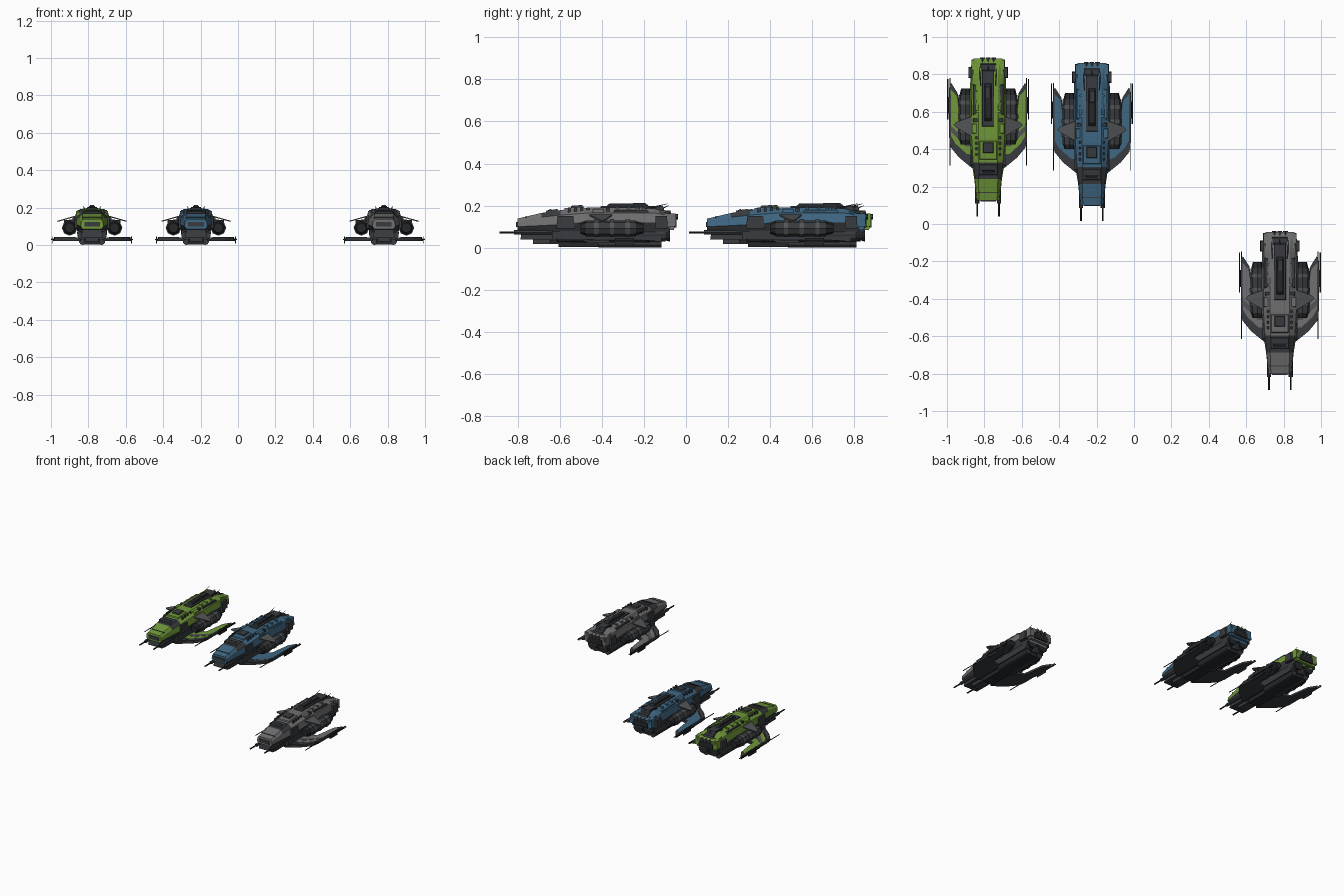
import bpy, bmesh, math
from mathutils import Matrix, Vector

cube = bpy.data.objects.get("Cube")
if cube:
    bpy.data.objects.remove(cube)


def material(name, r, g, b):
    m = bpy.data.materials.new(name)
    m.use_nodes = True
    m.diffuse_color = (r, g, b, 1)
    m.node_tree.nodes["Principled BSDF"].inputs["Base Color"].default_value = (r, g, b, 1)
    return m


DARK = material("dark_metal", 0.04, 0.044, 0.05)
BLACK = material("black_metal", 0.018, 0.02, 0.023)
STEEL = material("steel_grey", 0.085, 0.088, 0.092)
GREEN = material("green_paint", 0.16, 0.31, 0.04)
BLUE = material("blue_paint", 0.05, 0.135, 0.225)
GREY = material("grey_paint", 0.16, 0.16, 0.165)

ship = ""
origin = Vector()


def finish(bm, name, *mats):
    bmesh.ops.recalc_face_normals(bm, faces=bm.faces)
    mesh = bpy.data.meshes.new(ship + name)
    bm.to_mesh(mesh)
    bm.free()
    obj = bpy.data.objects.new(ship + name, mesh)
    for m in mats:
        mesh.materials.append(m)
    obj.location = origin
    bpy.context.collection.objects.link(obj)
    return obj


def loft(name, rings, mats, rule=None):
    """Skin closed rings of points; rule picks the material per segment and side."""
    bm = bmesh.new()
    loops = [[bm.verts.new(p) for p in r] for r in rings]
    n = len(loops[0])
    for i in range(len(loops) - 1):
        for j in range(n):
            k = (j + 1) % n
            f = bm.faces.new((loops[i][j], loops[i][k], loops[i + 1][k], loops[i + 1][j]))
            f.material_index = rule(i, j) if rule else 0
    bm.faces.new(loops[0])
    bm.faces.new(loops[-1])
    return finish(bm, name, *mats)


def box(name, x, y, z, mat, taper=1.0, slope=0.0):
    """Box from (min, max) spans; taper narrows its top, slope drops its front."""
    cx, cy = sum(x) / 2, sum(y) / 2

    def ring(h, s):
        return [(cx + (a - cx) * s, cy + (b - cy) * s, h - (slope if b == y[0] else 0))
                for a, b in ((x[0], y[0]), (x[1], y[0]), (x[1], y[1]), (x[0], y[1]))]
    return loft(name, [ring(z[0], 1), ring(z[1], taper)], [mat])


def pair(name, x, y, z, mat, taper=1.0, slope=0.0):
    for side, s in (("left_", 1), ("right_", -1)):
        box(side + name, sorted((x[0] * s, x[1] * s)), y, z, mat, taper, slope)


def rod(name, a, b, r, mat, r2=None, sides=10):
    """Cylinder or cone between two points."""
    a, b = Vector(a), Vector(b)
    d = b - a
    bm = bmesh.new()
    turn = Matrix.Translation((a + b) / 2) @ d.to_track_quat('Z', 'Y').to_matrix().to_4x4()
    bmesh.ops.create_cone(bm, cap_ends=True, segments=sides, radius1=r,
                          radius2=r if r2 is None else r2, depth=d.length, matrix=turn)
    return finish(bm, name, mat)


def plate(name, outline, z, thick, mat):
    return loft(name, [[(x, y, z + h) for x, y in outline] for h in (0, thick)], [mat])


def section(y, wb, wm, ws, wt, zb, zm, zs, zt):
    half = [(wb, zb), (wm, zm), (ws, zs), (wt, zt)]
    return [(x, y, z) for x, z in half] + [(-x, y, z) for x, z in reversed(half)]


def build_ship(paint):
    striped = paint is not BLUE
    # Main hull: painted upper shell, dark belly, dark cockpit band
    sections = [section(*s) for s in (
        (.085, .050, .062, .058, .048, .085, .10, .125, .138),
        (.20, .058, .074, .068, .052, .07, .105, .145, .165),
        (.29, .065, .088, .080, .050, .07, .11, .155, .178),
        (.42, .075, .098, .088, .052, .065, .12, .165, .19),
        (.60, .075, .098, .088, .052, .065, .12, .165, .192),
        (.74, .075, .095, .085, .052, .065, .12, .165, .185),
        (.81, .075, .090, .082, .060, .07, .12, .15, .168))]

    def hull_rule(i, j):
        if j in (0, 6, 7):
            return 1
        return 1 if i == 1 and j in (2, 3, 4) else 0
    loft("hull", sections, [paint, DARK], hull_rule)

    # Nose trim
    box("nose_plate", (-.042, .042), (.08, .09), (.098, .122), DARK)
    box("nose_seam", (-.055, .055), (.125, .13), (.142, .15), DARK)
    box("chin", (-.058, .058), (.10, .30), (.04, .085), DARK, .92)
    # Cockpit canopy and bridge
    box("canopy", (-.062, .062), (.215, .285), (.16, .184), DARK, .75, .008)
    box("canopy_glass", (-.04, .04), (.222, .25), (.166, .185), BLACK, .8, .01)
    box("bridge_base", (-.052, .052), (.30, .41), (.175, .195), paint, .85, .008)
    box("bridge", (-.032, .032), (.335, .40), (.18, .203), DARK, .8, .004)
    # Spine capsule
    box("spine_bed", (-.034, .034), (.47, .79), (.16, .198), DARK, .92)
    box("spine_capsule", (-.02, .02), (.50, .72), (.19, .21), BLACK, .78)
    box("spine_hatch", (-.014, .014), (.63, .70), (.2, .213), DARK, .8)
    box("rear_deck", (-.045, .045), (.73, .82), (.15, .176), DARK, .85)
    # Roof and shoulder panels
    pair("shoulder_panel", (.055, .083), (.53, .72), (.15, .18), DARK if striped else paint, .8)
    pair("shoulder_block", (.06, .088), (.44, .50), (.15, .183), paint, .8)
    pair("shoulder_band", (.04, .082), (.505, .525), (.15, .187), DARK, .85)
    pair("hull_block", (.08, .106), (.74, .80), (.09, .15), DARK, .9)
    pair("cheek_block", (.07, .094), (.27, .36), (.09, .15), DARK, .85)
    for i in range(4):
        y = .325 + i * .03
        pair("roof_vent_%d" % i, (.058, .068), (y, y + .013), (.165, .19), DARK)
    for i in range(3):
        y = .555 + i * .055
        pair("roof_rib_%d" % i, (.036, .066), (y, y + .012), (.17, .194), paint)

    # Slanted painted tail frame
    tail = ((.76, .172), (.845, .157), (.83, .085), (.80, .085))
    loft("tail_frame", [[(x, y, z) for y, z in tail] for x in (-.078, .078)], [paint])
    pair("tail_corner", (.062, .09), (.78, .84), (.10, .162), paint, .9)
    box("tail_recess", (-.055, .055), (.80, .842), (.095, .135), BLACK)
    for i in (-1, 0, 1):
        rod("tail_thruster", (i * .03, .76, .148), (i * .03, .85, .148), .013, DARK)

    # Belly, keel and main engines
    box("belly", (-.078, .078), (.25, .77), (.03, .08), DARK)
    box("keel", (-.042, .042), (.28, .76), (.004, .035), BLACK)
    box("keel_nose", (-.035, .035), (.16, .28), (.018, .045), DARK)
    for side, s in (("left_", 1), ("right_", -1)):
        rod(side + "keel_pod", (s * .05, .47, .02), (s * .05, .77, .02), .02, DARK)
        rod(side + "engine", (s * .045, .62, .065), (s * .045, .79, .065), .036, DARK, sides=12)
        rod(side + "engine_bell", (s * .045, .78, .065), (s * .045, .81, .065), .028, BLACK, .036, 12)
        # Side nacelle with intake, ribs and outlet
        rod(side + "nacelle", (s * .12, .41, .092), (s * .12, .65, .092), .038, DARK, sides=8)
        rod(side + "nacelle_intake", (s * .12, .385, .092), (s * .12, .415, .092), .026, BLACK, .036, 8)
        rod(side + "nacelle_outlet", (s * .12, .65, .092), (s * .12, .685, .092), .033, BLACK, .024, 8)
        for i in range(3):
            y = .45 + i * .075
            rod(side + "nacelle_ring", (s * .12, y, .092), (s * .12, y + .02, .092), .042, STEEL, sides=8)
        # Forward cannon
        rod(side + "cannon", (s * .058, 0, .073), (s * .058, .2, .073), .005, BLACK, sides=8)
        rod(side + "cannon_sleeve", (s * .058, .07, .073), (s * .058, .25, .073), .011, DARK, sides=8)
        # Low swept wing with painted panel
        wing = ((.06, .24), (.09, .262), (.155, .315), (.2, .37), (.208, .42), (.208, .69),
                (.198, .715), (.163, .66), (.14, .5), (.06, .48))
        plate(side + "wing", [(s * x, y) for x, y in wing], .022, .014, DARK)
        panel = ((.08, .33), (.115, .335), (.175, .39), (.198, .43), (.2, .68), (.168, .645),
                 (.145, .49), (.08, .46))
        plate(side + "wing_panel", [(s * x, y) for x, y in panel], .034, .006, paint)
        edge = ((.09, .268), (.155, .32), (.2, .375), (.204, .42), (.175, .382), (.115, .325))
        plate(side + "wing_edge", [(s * x, y) for x, y in edge], .034, .008, DARK)
        if striped:
            stripe = ((.09, .375), (.12, .375), (.2, .455), (.2, .485), (.15, .44), (.09, .40))
            plate(side + "wing_stripe", [(s * x, y) for x, y in stripe], .037, .005, STEEL)
        # Wing tip rail and gun needles
        rod(side + "wing_needle", (s * .205, .272, .03), (s * .205, .46, .03), .003, BLACK, sides=6)
        rod(side + "tip_rail", (s * .216, .52, .03), (s * .216, .735, .03), .004, BLACK, sides=6)
        rod(side + "tip_spike", (s * .205, .66, .03), (s * .205, .74, .03), .003, BLACK, sides=6)
        box(side + "tip_fin", sorted((s * .208, s * .213)), (.55, .64), (.008, .046), BLACK)
        # Drooping upper fin
        fin = ((.075, .54, .155), (.17, .505, .128), (.185, .49, .124), (.17, .475, .128),
               (.075, .42, .155))
        loft(side + "upper_fin", [[(s * x, y, z + h) for x, y, z in fin] for h in (0, .006)], [STEEL])
        rod(side + "fin_strut", (s * .09, .48, .13), (s * .15, .49, .125), .008, DARK, sides=6)
        # Rear antenna
        rod(side + "antenna", (s * .04, .70, .185), (s * .045, .80, .209), .005, DARK, .001, 6)
    rod("aft_mast", (0, .75, .175), (0, .805, .2), .005, DARK, .001, 6)


for ship, paint, x, y in (("green_", GREEN, -.78, .04), ("blue_", BLUE, -.225, .015),
                          ("grey_", GREY, .78, -.887)):
    origin = Vector((x, y, 0))
    build_ship(paint)
